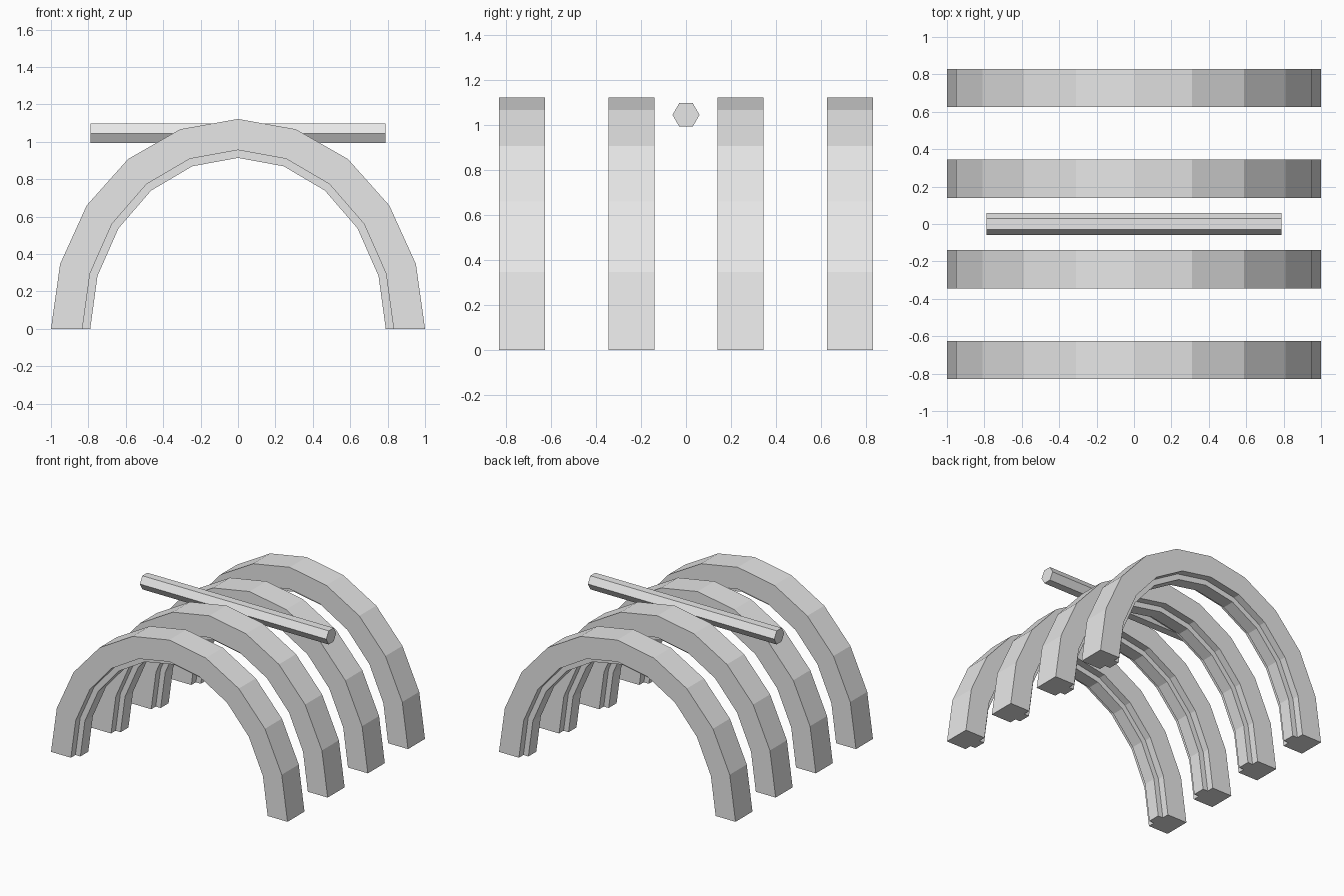
import bpy, bmesh
from math import sin, cos, pi

cube = bpy.data.objects.get("Cube")
if cube:
    bpy.data.objects.remove(cube, do_unlink=True)

grey = bpy.data.materials.new("light grey")
grey.use_nodes = True
grey.diffuse_color = (0.8, 0.8, 0.8, 1)
grey.node_tree.nodes["Principled BSDF"].inputs["Base Color"].default_value = (0.8, 0.8, 0.8, 1)


def finish(name, bm):
    bmesh.ops.recalc_face_normals(bm, faces=bm.faces)
    mesh = bpy.data.meshes.new(name)
    bm.to_mesh(mesh)
    bm.free()
    mesh.materials.append(grey)
    obj = bpy.data.objects.new(name, mesh)
    bpy.context.collection.objects.link(obj)
    return obj


# Arch: T-shaped section (x radius, z radius, y) swept over a half ellipse
HALF, RIB, STEPS = 0.1025, 0.048, 10
OUTER, MIDDLE, INNER = (1.0, 1.122), (0.832, 0.956), (0.79, 0.914)
section = [(*OUTER, -HALF), (*MIDDLE, -HALF), (*MIDDLE, -RIB), (*INNER, -RIB),
           (*INNER, RIB), (*MIDDLE, RIB), (*MIDDLE, HALF), (*OUTER, HALF)]


def arch(name, y):
    bm = bmesh.new()
    rings = []
    for i in range(STEPS + 1):
        a = pi * i / STEPS
        rings.append([bm.verts.new((rx * cos(a), dy, rz * sin(a))) for rx, rz, dy in section])
    for r, s in zip(rings, rings[1:]):
        for j in range(len(section)):
            k = (j + 1) % len(section)
            bm.faces.new((r[j], r[k], s[k], s[j]))
    # Feet
    bm.faces.new(rings[0])
    bm.faces.new(rings[-1])
    finish(name, bm).location.y = y


for i, name in enumerate(("front", "front_middle", "back_middle", "back")):
    arch(name + "_arch", (i - 1.5) * 0.485)

# Hexagonal cross bar lying along x between the middle arches
bm = bmesh.new()
bmesh.ops.create_cone(bm, cap_ends=True, segments=6, radius1=0.06, radius2=0.06, depth=1.576)
bar = finish("cross_bar", bm)
bar.rotation_euler = (0, pi / 2, 0)
bar.location.z = 1.045
